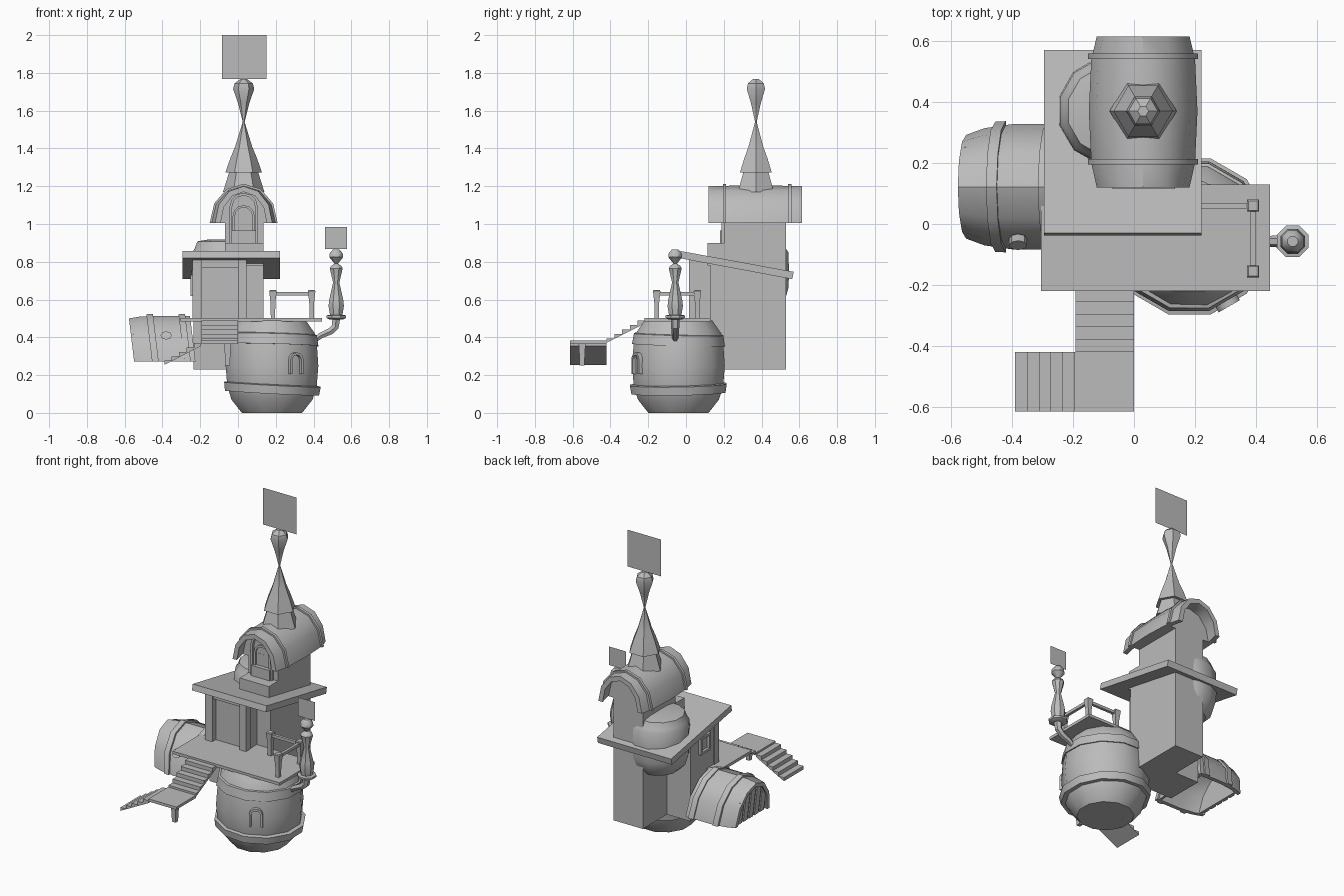
import bpy, bmesh, math
from mathutils import Vector, Matrix

if "Cube" in bpy.data.objects:
    bpy.data.objects.remove(bpy.data.objects["Cube"])

stone = bpy.data.materials.new("plain_grey")
stone.diffuse_color = (0.5, 0.5, 0.5, 1)
stone.use_nodes = True
stone.node_tree.nodes["Principled BSDF"].inputs["Base Color"].default_value = stone.diffuse_color


def make(name, verts, faces):
    me = bpy.data.meshes.new(name)
    me.from_pydata([tuple(v) for v in verts], [], faces)
    bm = bmesh.new()
    bm.from_mesh(me)
    bmesh.ops.recalc_face_normals(bm, faces=bm.faces[:])
    bm.to_mesh(me)
    bm.free()
    me.materials.append(stone)
    ob = bpy.data.objects.new(name, me)
    bpy.context.collection.objects.link(ob)
    return ob


def prism(name, pts, f, a, b):
    """Extrude a 2D outline from a to b; f maps (p, q, t) to space."""
    n = len(pts)
    verts = [f(p, q, t) for t in (a, b) for p, q in pts]
    faces = [list(range(n)), list(range(n, 2 * n))]
    faces += [(i, (i + 1) % n, n + (i + 1) % n, n + i) for i in range(n)]
    return make(name, verts, faces)


def box(name, x0, x1, y0, y1, z0, z1):
    return prism(name, [(x0, y0), (x1, y0), (x1, y1), (x0, y1)],
                 lambda p, q, t: (p, q, t), z0, z1)


def lathe(name, prof, x, y, n, off=0.5, tilt=None):
    """Turn a profile of (radius, z) into an n-sided capped solid."""
    verts = []
    for r, z in prof:
        for i in range(n):
            a = 2 * math.pi * (i + off) / n
            verts.append(Vector((r * math.cos(a), r * math.sin(a), z)))
    if tilt:
        c = Vector((0, 0, prof[0][1]))
        m = Matrix.Rotation(math.radians(tilt[0]), 3, 'X') @ Matrix.Rotation(math.radians(tilt[1]), 3, 'Y')
        verts = [m @ (v - c) + c for v in verts]
    verts = [v + Vector((x, y, 0)) for v in verts]
    m = len(prof)
    faces = [(k * n + i, k * n + (i + 1) % n, (k + 1) * n + (i + 1) % n, (k + 1) * n + i)
             for k in range(m - 1) for i in range(n)]
    faces += [list(range(n)), list(range((m - 1) * n, m * n))]
    return make(name, verts, faces)


def shell(name, outs, ins):
    """Thick open arch lofted through matching outer and inner rings."""
    n, m = len(outs[0]), len(outs)
    verts = [v for ring in outs + ins for v in ring]
    o = lambda k, i: k * n + i
    j = lambda k, i: (m + k) * n + i
    faces = []
    for k in range(m - 1):
        for g in (o, j):
            faces += [(g(k, i), g(k, i + 1), g(k + 1, i + 1), g(k + 1, i)) for i in range(n - 1)]
        faces += [(o(k, e), o(k + 1, e), j(k + 1, e), j(k, e)) for e in (0, n - 1)]
    for k in (0, m - 1):
        faces += [(o(k, i), o(k, i + 1), j(k, i + 1), j(k, i)) for i in range(n - 1)]
    return make(name, verts, faces)


def arc(r, h, n=6):
    return [(r * math.cos(math.pi * i / n), h * math.sin(math.pi * i / n)) for i in range(n + 1)]


def half_barrel(name, stations, t, f):
    """Stations are (position, half width, height)."""
    rings = lambda d: [[f(p, q, u) for p, q in arc(r - d, h - d)] for u, r, h in stations]
    return shell(name, rings(0), rings(t))


def arch_frame(name, w, h, t, depth, f):
    def pts(d):
        a = w - d
        return [(a, 0)] + [(p, q + h - w) for p, q in arc(a, a)] + [(-a, 0)]
    return shell(name, [[f(p, q, u) for p, q in pts(0)] for u in (0, depth)],
                 [[f(p, q, u) for p, q in pts(t)] for u in (0, depth)])


# Large standing barrel with two tilted hoops
BX, BY = 0.18, -0.04
lathe("standing_barrel", [(.165, 0), (.222, .07), (.245, .14), (.254, .25), (.246, .36),
                          (.235, .42), (.185, .49)], BX, BY, 12)
lathe("lower_hoop", [(.235, .105), (.258, .105), (.265, .15), (.245, .155)], BX, BY, 12, .5, (1, 3))
lathe("upper_hoop", [(.24, .36), (.254, .36), (.245, .415), (.23, .42)], BX, BY, 12, .5, (-1.5, 1.5))
nrm, side = Vector((.5, -.866, 0)), Vector((.866, .5, 0))
c0 = Vector((BX, BY, .205)) + nrm * .235
arch_frame("barrel_window_frame", .04, .115, .013, .03,
           lambda p, q, u: c0 + side * p + nrm * u + Vector((0, 0, q)))

# Deck
box("deck", -.305, .445, -.22, .13, .485, .503)

# Tower and front room
box("tower_lower", -.07, .135, .13, .53, .23, .81)
box("tower_upper", -.07, .135, .205, .53, .78, 1.04)
prism("front_room", [(.05, .23), (.29, .23), (.29, .775), (.05, .81)],
      lambda p, q, t: (t, p, q), -.235, .04)
for nm, a, b in (("left", -.24, -.19), ("right", 0, .045)):
    box("door_post_" + nm, a, b, .015, .06, .5, .815)
box("door_lintel", -.235, .045, .025, .06, .77, .82)
box("balcony", -.07, .135, .115, .21, .78, .9)

# Side window on the room
for nm, y0, y1, z0, z1 in (("bottom", .11, .21, .62, .635), ("top", .11, .21, .715, .73),
                           ("front", .11, .125, .62, .73), ("back", .195, .21, .62, .73)):
    box("side_window_" + nm, -.252, -.23, y0, y1, z0, z1)

# Sloping slab roof
prism("slab_roof", [(-.03, .857), (.57, .747), (.562, .708), (-.038, .82)],
      lambda p, q, t: (t, p, q), -.295, .222)

# Round bay on the tower's left side
lathe("round_bay", [(.12, .56), (.16, .6), (.178, .66), (.182, .74), (.178, .85), (.165, .87),
                    (.15, .908), (.09, .918)], -.07, .37, 12)

# Upper half barrel, its hoops and filled end wall
up = lambda p, q, u: (.03 + p, u, 1.005 + q)
half_barrel("upper_barrel_roof", [(.12, .152, .195), (.2, .17, .197), (.37, .178, .2),
                                  (.54, .17, .197), (.615, .152, .195)], .03, up)
for i, y in enumerate((.195, .54)):
    half_barrel(f"upper_roof_hoop_{i}", [(y, .18, .208), (y + .018, .18, .208)], .03, up)
prism("upper_gable", arc(.152, .178), up, .206, .53)

# Upper window
win = lambda p, q, u: (.03 + p, .208 - u, q + .9)
arch_frame("upper_window_outer", .075, .265, .014, .02, win)
arch_frame("upper_window_inner", .058, .2, .012, .012, win)
box("upper_window_sill", -.035, .095, .18, .21, .9, .965)

# Spire
lathe("spire_base", [(.11, 1.17), (.1, 1.2), (.075, 1.28)], .03, .37, 6, 0)
lathe("spire", [(.097, 1.273), (.07, 1.35), (.045, 1.41), (.005, 1.54), (.03, 1.64), (.056, 1.715),
                (.048, 1.745), (.018, 1.767)], .03, .37, 6, 0)


def flag(name, x0, x1, z0, z1, y):
    make(name, [(x0, y, z0), (x1, y, z0), (x1, y, z1), (x0, y, z1)], [(0, 1, 2, 3)])


flag("spire_flag", -.085, .15, 1.768, 2.0, .37)
flag("turret_flag", .46, .577, .868, .985, -.057)

# Small turret with its curved bracket
TX, TY = .52, -.057
lathe("turret_disc", [(.04, .495), (.056, .503), (.056, .515), (.045, .518)], TX, TY, 8)
lathe("turret", [(.035, .515), (.044, .565), (.04, .6), (.018, .69), (.037, .765), (.03, .778),
                 (.01, .79), (.04, .825), (.037, .845), (.018, .866)], TX, TY, 8)
cu = bpy.data.curves.new("turret_bracket", 'CURVE')
cu.dimensions = '3D'
cu.bevel_depth = .024
cu.bevel_resolution = 1
cu.use_fill_caps = True
sp = cu.splines.new('POLY')
path = [(.39, .375, .6), (.44, .41, .75), (.49, .432, .85), (.515, .455, .9), (.52, .5, 1.0)]
sp.points.add(len(path) - 1)
for pt, (x, z, r) in zip(sp.points, path):
    pt.co = (x, TY, z, 1)
    pt.radius = r
cu.materials.append(stone)
br = bpy.data.objects.new("turret_bracket", cu)
bpy.context.collection.objects.link(br)
bpy.context.view_layer.objects.active = br
br.select_set(True)
bpy.ops.object.convert(target='MESH')

# Railing
for i, (x, y) in enumerate(((.185, .06), (.39, .06), (.39, -.155))):
    lathe(f"rail_post_{i}", [(.016, .5), (.018, .58), (.028, .645), (.022, .65)], x, y, 4)
box("rail_back", .185, .39, .05, .068, .622, .64)
box("rail_side", .382, .4, -.155, .06, .622, .64)


# Stairs with landing
def steps(name, s0, s1, z0, z1, f, a, b, n=5):
    ds, dz = (s1 - s0) / n, (z1 - z0) / n
    pts = []
    for i in range(n):
        z = z0 + (i + .4) * dz
        pts += [(s0 + i * ds, z), (s0 + (i + 1) * ds, z)]
    pts += [(s1, z1 - .008), (s0, z0 - .025)]
    prism(name, pts, f, a, b)


steps("upper_flight", -.215, -.42, .5, .38, lambda p, q, t: (t, p, q), -.192, 0)
box("landing", -.195, 0, -.615, -.42, .365, .382)
steps("lower_flight", -.195, -.39, .38, .262, lambda p, q, t: (p, t, q), -.615, -.42)
lathe("landing_post", [(.018, .252), (.02, .3), (.026, .37)], -.055, -.55, 4)

# Leaning half barrel on the left, with end walls, hoops and a porthole
lf = lambda p, q, u: (u - .12 * q, .122 + p, .272 + q)
half_barrel("left_barrel", [(-.55, .17, .228), (-.49, .192, .238), (-.4, .205, .242),
                            (-.225, .205, .242)], .025, lf)
for i, u in enumerate((-.455, -.285)):
    half_barrel(f"left_hoop_{i}", [(u, .213, .25), (u + .035, .215, .252)], .03, lf)
prism("left_end_wall", arc(.165, .215), lf, -.53, -.515)
prism("left_inner_wall", arc(.19, .225), lf, -.25, -.235)
for i in range(-2, 3):
    p = i * .055
    h = .2 * math.sqrt(1 - (p / .165) ** 2)
    prism(f"end_plank_{i + 3}", [(p - .02, 0), (p + .02, 0), (p + .02, h * .97), (p - .02, h * .97)],
          lf, -.538, -.53)
ring = [(.03 * math.cos(math.pi * i / 4), .022 * math.sin(math.pi * i / 4)) for i in range(8)]
prism("porthole", ring, lambda p, q, t: (-.38 + p, t + q * .7, .41 + q), -.07, -.048)

# Soft shading with sharp corners kept
for ob in bpy.context.scene.objects:
    ob.select_set(ob.type == 'MESH')
bpy.ops.object.shade_smooth_by_angle(angle=math.radians(35))
